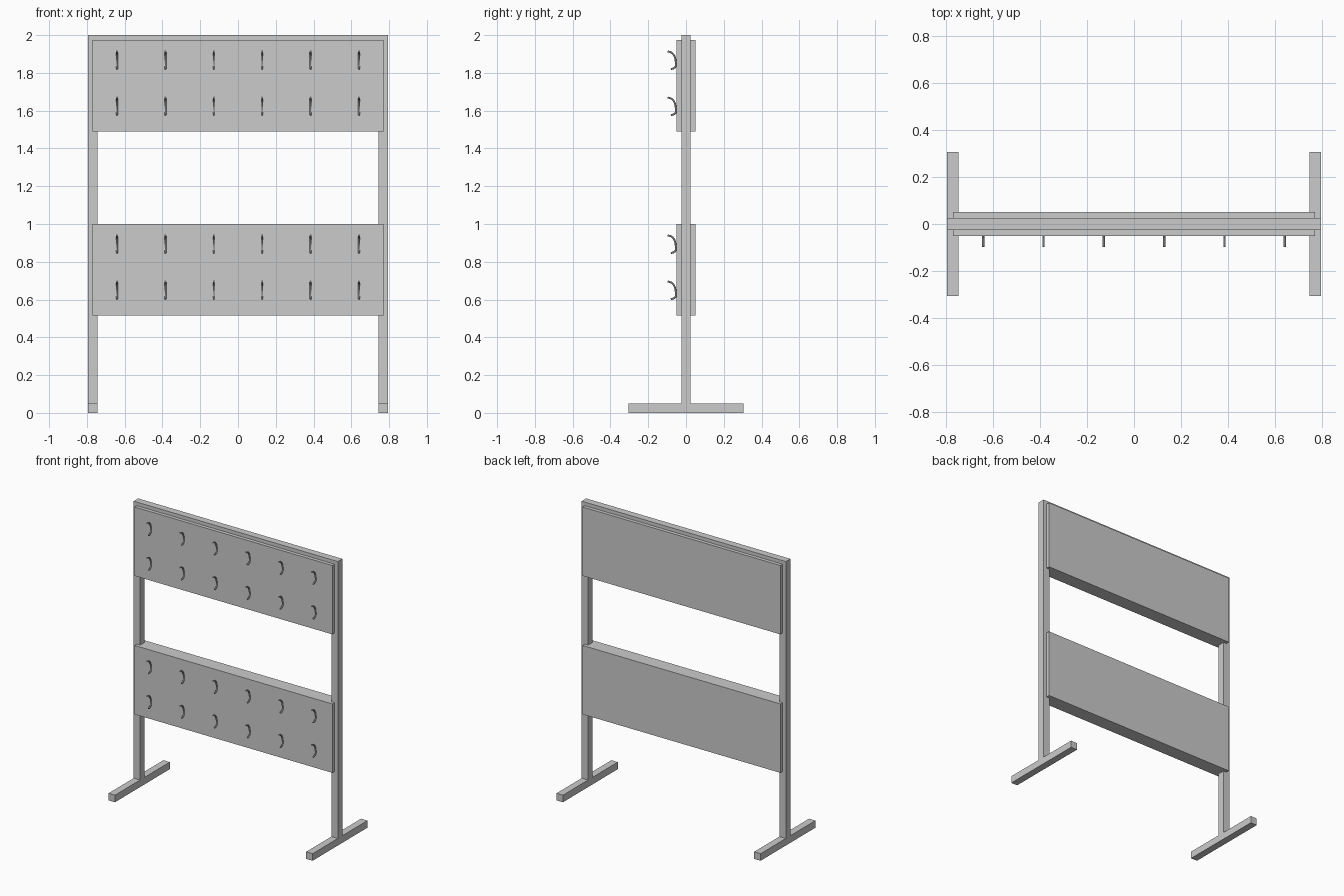
import bpy

if "Cube" in bpy.data.objects:
    bpy.data.objects.remove(bpy.data.objects["Cube"])


def box(name, lo, hi):
    size = [b - a for a, b in zip(lo, hi)]
    mid = [(a + b) / 2 for a, b in zip(lo, hi)]
    bpy.ops.mesh.primitive_cube_add(size=1, location=mid)
    ob = bpy.context.object
    ob.name = name
    ob.scale = size
    bpy.ops.object.transform_apply(location=False, rotation=False, scale=True)
    return ob


# Posts and feet on both sides
for side, x in (("left", -0.77), ("right", 0.77)):
    box(side + "_post", (x - 0.025, -0.025, 0.05), (x + 0.025, 0.025, 2.0))
    box(side + "_foot", (x - 0.025, -0.305, 0), (x + 0.025, 0.305, 0.05))

# Top rail joining the posts
box("top_rail", (-0.745, -0.025, 1.95), (0.745, 0.025, 2.0))

# Display panels, wrapped around the frame
box("upper_panel", (-0.77, -0.05, 1.49), (0.77, 0.05, 1.975))
box("lower_panel", (-0.77, -0.05, 0.515), (0.77, 0.05, 1.0))

# One curved hook as a thin swept tube, z measured from its upper tip
path = [(-0.097, 0.0), (-0.076, -0.007), (-0.062, -0.024),
        (-0.055, -0.05), (-0.053, -0.074), (-0.061, -0.087), (-0.080, -0.094)]
curve = bpy.data.curves.new("hook_curve", "CURVE")
curve.dimensions = "3D"
curve.bevel_depth = 0.005
curve.bevel_resolution = 2
curve.resolution_u = 4
curve.use_fill_caps = True
spline = curve.splines.new("BEZIER")
spline.bezier_points.add(len(path) - 1)
for p, (y, z) in zip(spline.bezier_points, path):
    p.co = (0, y, z)
    p.handle_left_type = p.handle_right_type = "AUTO"
hook = bpy.data.objects.new("hook_source", curve)
bpy.context.collection.objects.link(hook)
bpy.context.view_layer.objects.active = hook
bpy.ops.object.select_all(action="DESELECT")
hook.select_set(True)
bpy.ops.object.convert(target="MESH")
hook = bpy.context.object
bpy.ops.object.shade_smooth_by_angle()

# Hooks: two rows of six on each panel
for row, z in enumerate((1.914, 1.67, 0.94, 0.696)):
    for col in range(6):
        ob = hook if row == col == 0 else hook.copy()
        if ob is not hook:
            bpy.context.collection.objects.link(ob)
        ob.name = f"hook_{row + 1}_{col + 1}"
        ob.location = ((col - 2.5) * 0.2565, 0, z)
